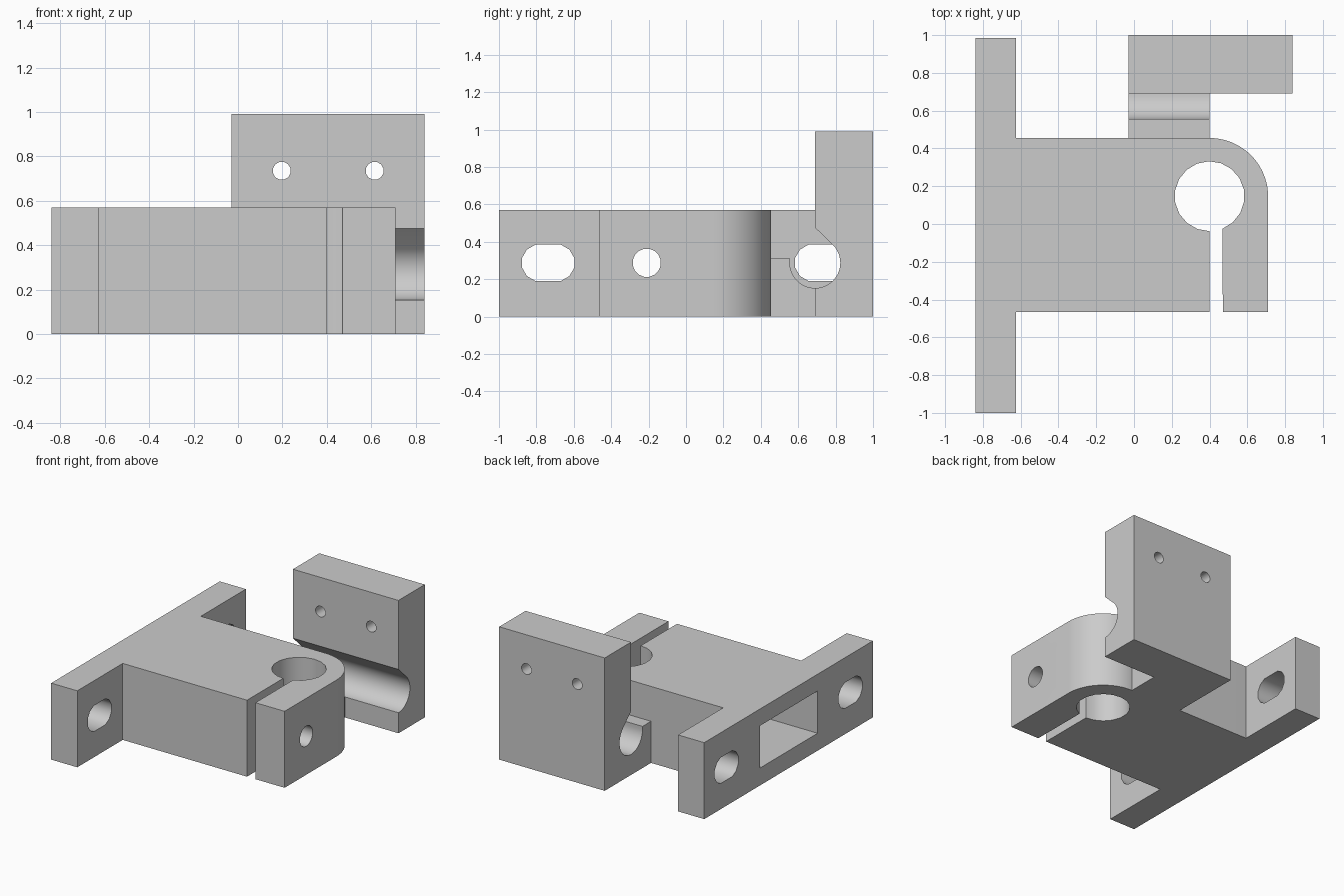
import bpy, bmesh
from math import cos, sin, radians
from mathutils import Vector

if "Cube" in bpy.data.objects:
    bpy.data.objects.remove(bpy.data.objects["Cube"], do_unlink=True)

grey = bpy.data.materials.new("plain_grey")
grey.use_nodes = True
colour = (0.6, 0.6, 0.6, 1)
grey.diffuse_color = colour
grey.node_tree.nodes["Principled BSDF"].inputs["Base Color"].default_value = colour


def arc(cx, cy, r, start, end, steps):
    """Points on an arc, angles in degrees."""
    angles = [radians(start + (end - start) * i / steps) for i in range(steps + 1)]
    return [(cx + r * cos(a), cy + r * sin(a)) for a in angles]


def prism(name, profile, axis, low, high):
    """Extrude a 2D profile along an axis; the profile uses the other two axes in order."""
    place = {"x": lambda p, t: (t, p[0], p[1]),
             "y": lambda p, t: (p[0], t, p[1]),
             "z": lambda p, t: (p[0], p[1], t)}[axis]
    bm = bmesh.new()
    face = bm.faces.new([bm.verts.new(place(p, low)) for p in profile])
    moved = bmesh.ops.extrude_face_region(bm, geom=[face])["geom"]
    shift = Vector(place((0, 0), high - low))
    bmesh.ops.translate(bm, vec=shift, verts=[v for v in moved if isinstance(v, bmesh.types.BMVert)])
    bmesh.ops.recalc_face_normals(bm, faces=bm.faces)
    mesh = bpy.data.meshes.new(name)
    bm.to_mesh(mesh)
    bm.free()
    mesh.materials.append(grey)
    obj = bpy.data.objects.new(name, mesh)
    bpy.context.collection.objects.link(obj)
    return obj


def rect(x0, y0, x1, y1):
    return [(x0, y0), (x1, y0), (x1, y1), (x0, y1)]


def circle(cx, cy, r, n):
    return arc(cx, cy, r, 180 / n + 90, 180 / n + 450, n)[:-1]


def cut(obj, cutters):
    """Subtract the cutters, then discard them."""
    for c in cutters:
        c.hide_render = True
        mod = obj.modifiers.new("cut", "BOOLEAN")
        mod.operation = "DIFFERENCE"
        mod.solver = "EXACT"
        mod.object = c
    graph = bpy.context.evaluated_depsgraph_get()
    mesh = bpy.data.meshes.new_from_object(obj.evaluated_get(graph))
    obj.modifiers.clear()
    obj.data = mesh
    for c in cutters:
        bpy.data.objects.remove(c, do_unlink=True)


# Clamp body: flange, rounded arm, split bore
HEIGHT = 0.57
outline = [(-0.84, -1), (-0.625, -1), (-0.625, -0.465), (0.4, -0.465)]
outline += arc(0.4, 0.147, 0.185, 270, -68, 17)
outline += [(0.47, -0.465), (0.71, -0.465)]
outline += arc(0.4, 0.145, 0.31, 0, 90, 20)
outline += [(-0.625, 0.455), (-0.625, 0.985), (-0.84, 0.985)]
body = prism("clamp_body", outline, "z", 0, HEIGHT)

# Flange slots, rear pocket and clamp screw hole
MID = 0.288
cutters = [prism("rear_pocket", rect(-0.35, 0.13, 0.33, 0.445), "x", -0.9, -0.25),
           prism("screw_hole", circle(-0.21, MID, 0.076, 16), "x", -0.4, 0.9)]
for y in (-0.737, 0.723):
    slot = arc(y + 0.043, MID, 0.1, -75, 75, 5) + arc(y - 0.043, MID, 0.1, 105, 255, 5)
    cutters.append(prism("flange_slot", slot, "x", -0.9, -0.55))
cut(body, cutters)

# Tall block with the upper part of the rod channel
channel = (0.69, MID, 0.135)
profile = [(0.69, 0), (1, 0), (1, 0.99), (0.69, 0.99), (0.69, 0.476)]
profile += arc(*channel, 45, -90, 18)
block = prism("tall_block", profile, "x", -0.03, 0.84)
cut(block, [prism("mount_hole", circle(x, 0.735, 0.041, 12), "y", 0.5, 1.2)
            for x in (0.197, 0.615)])

# Bridge joining the block to the body, with the lower part of the channel
profile = [(0.455, 0), (0.69, 0)] + arc(*channel, 270, 180, 14)
profile += [(0.555, 0.31), (0.455, 0.31)]
bridge = prism("channel_bridge", profile, "x", -0.03, 0.4)

# Smooth the round surfaces, keep edges sharp
bpy.ops.object.select_all(action="DESELECT")
for obj in (body, block, bridge):
    obj.select_set(True)
bpy.context.view_layer.objects.active = body
bpy.ops.object.shade_smooth_by_angle(angle=radians(32))
